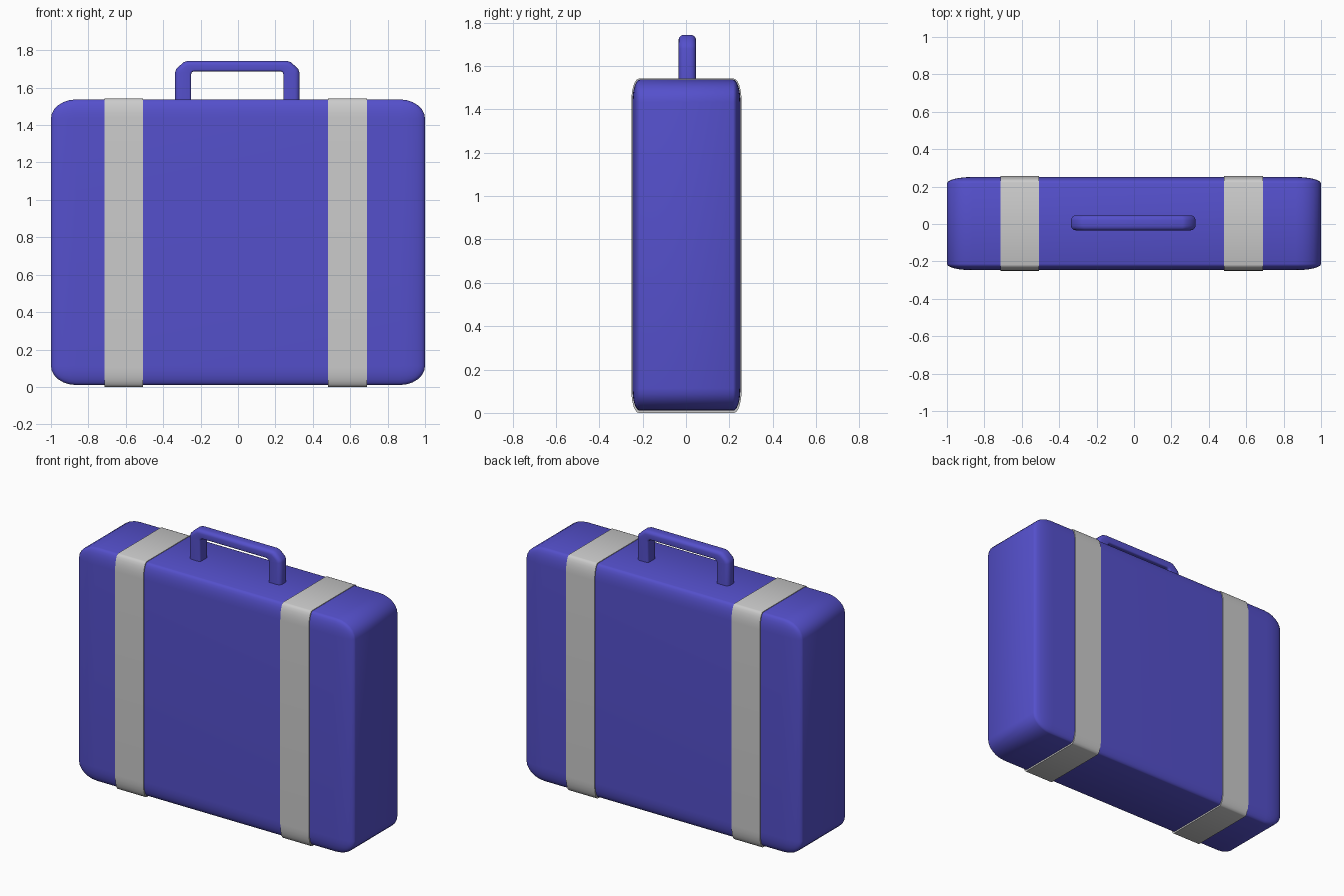
import bpy, bmesh, math
from mathutils import Vector

if "Cube" in bpy.data.objects:
    bpy.data.objects.remove(bpy.data.objects["Cube"])

blue = bpy.data.materials.new("blue")
blue.diffuse_color = (0.09, 0.08, 0.6, 1)
blue.use_nodes = True
blue.node_tree.nodes["Principled BSDF"].inputs["Base Color"].default_value = blue.diffuse_color


def finish(name, bm, mat=None):
    bmesh.ops.recalc_face_normals(bm, faces=bm.faces[:])
    me = bpy.data.meshes.new(name)
    bm.to_mesh(me)
    bm.free()
    ob = bpy.data.objects.new(name, me)
    bpy.context.collection.objects.link(ob)
    if mat:
        me.materials.append(mat)
    bpy.ops.object.select_all(action='DESELECT')
    ob.select_set(True)
    bpy.context.view_layer.objects.active = ob
    bpy.ops.object.shade_smooth_by_angle(angle=math.radians(35))
    return ob


def rounded_block(name, lo, hi, mat=None, only_x=False):
    """Bevel a unit cube, then stretch it so the rounding follows the proportions."""
    bm = bmesh.new()
    bmesh.ops.create_cube(bm, size=2)
    edges = [e for e in bm.edges
             if not only_x or abs(e.verts[0].co.x - e.verts[1].co.x) > 1]
    bmesh.ops.bevel(bm, geom=edges, offset=0.135, offset_type='OFFSET',
                    segments=6, profile=0.5, affect='EDGES')
    lo, hi = Vector(lo), Vector(hi)
    mid, half = (lo + hi) / 2, (hi - lo) / 2
    for v in bm.verts:
        v.co = Vector(mid[i] + v.co[i] * half[i] for i in range(3))
    return finish(name, bm, mat)


# Case body
rounded_block("case_body", (-1, -0.247, 0.01), (1, 0.251, 1.537), blue)

# Two straps wrapped around the case
for name, x0, x1 in (("strap_left", -0.713, -0.508), ("strap_right", 0.482, 0.689)):
    rounded_block(name, (x0, -0.252, 0), (x1, 0.256, 1.541), None, True)

# Handle: rounded section swept along an inner and an outer outline
outer = [(0.333, 1.52), (0.333, 1.68), (0.327, 1.698), (0.306, 1.719),
         (0.285, 1.737), (0.265, 1.743)]
inner = [(0.246, 1.52), (0.246, 1.672), (0.243, 1.681), (0.237, 1.685),
         (0.231, 1.687), (0.225, 1.687)]
stations = [(-1, o, i) for o, i in zip(outer, inner)]
stations += [(1, o, i) for o, i in zip(outer[::-1], inner[::-1])]


def section(depth):
    """Rounded rectangle: (y, distance from inner edge), inner corners tighter."""
    pts = []
    for sy, ss, start, r in ((1, 1, 0, 0.026), (-1, 1, 90, 0.026),
                             (-1, 0, 180, 0.012), (1, 0, 270, 0.012)):
        cs = depth - r if ss else r
        for k in range(5):
            a = math.radians(start + k * 22.5)
            pts.append((sy * (0.04 - r) + r * math.cos(a), cs + r * math.sin(a)))
    return pts


bm = bmesh.new()
rings = []
for side, o, i in stations:
    a, b = Vector(i), Vector(o)
    depth = (b - a).length
    ring = []
    for y, s in section(depth):
        p = a.lerp(b, s / depth)
        ring.append(bm.verts.new((side * p.x - 0.004, y + 0.006, p.y)))
    rings.append(ring)
for r0, r1 in zip(rings, rings[1:]):
    for k in range(len(r0)):
        n = (k + 1) % len(r0)
        bm.faces.new((r0[k], r0[n], r1[n], r1[k]))
bm.faces.new(rings[0])
bm.faces.new(rings[-1])
finish("carry_handle", bm, blue)
